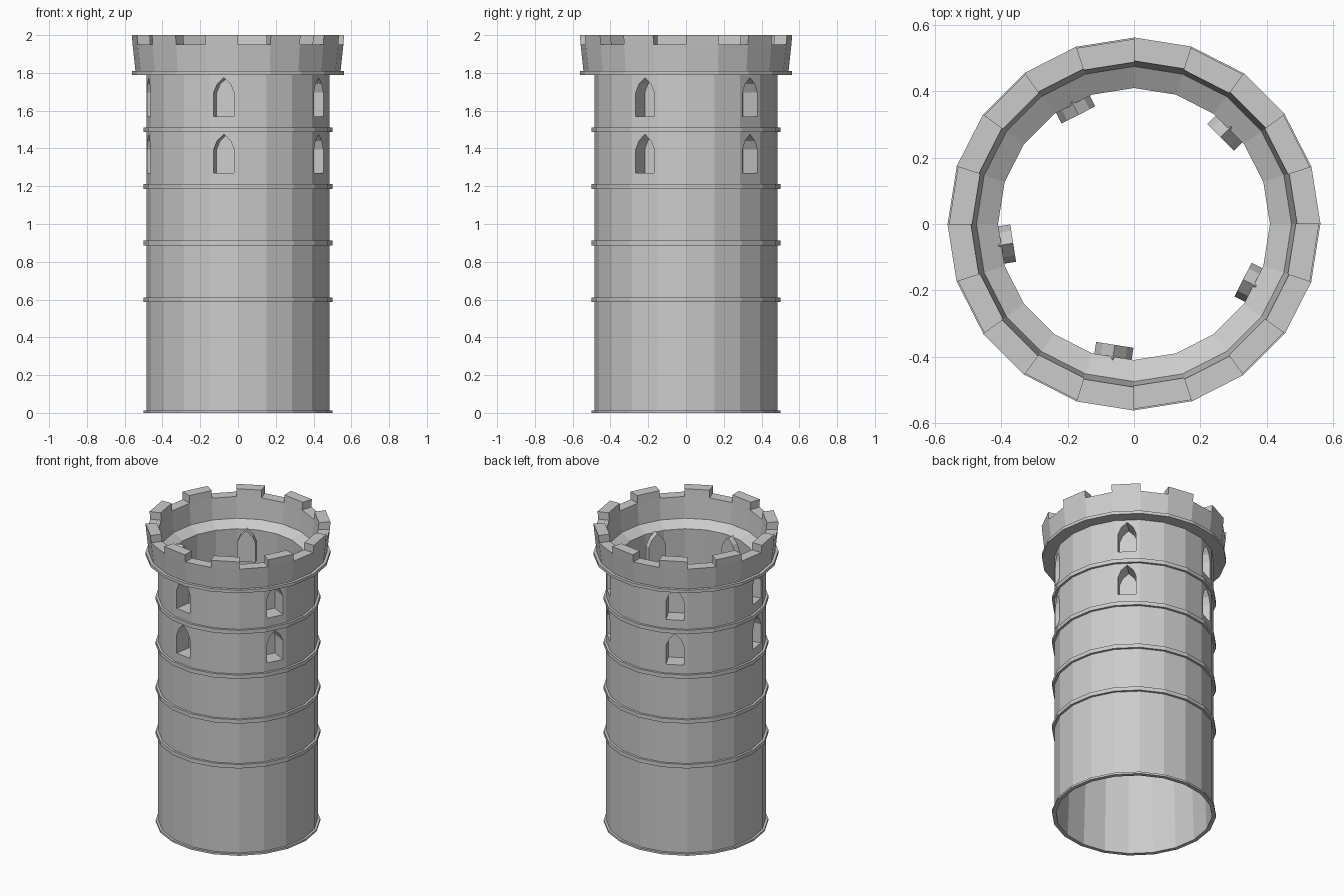
import bpy, bmesh
from math import sin, cos, radians

if "Cube" in bpy.data.objects:
    bpy.data.objects.remove(bpy.data.objects["Cube"])

SIDES = 20
STEP = 360 / SIDES


def finish(name, bm):
    bmesh.ops.recalc_face_normals(bm, faces=bm.faces)
    me = bpy.data.meshes.new(name)
    bm.to_mesh(me)
    bm.free()
    ob = bpy.data.objects.new(name, me)
    bpy.context.collection.objects.link(ob)
    return ob


def lathe(name, profile):
    """Revolve a closed (radius, z) profile into a faceted ring."""
    bm = bmesh.new()
    rows = [[bm.verts.new((r * cos(radians(i * STEP)), r * sin(radians(i * STEP)), z))
             for r, z in profile] for i in range(SIDES)]
    n = len(profile)
    for i in range(SIDES):
        a, b = rows[i], rows[(i + 1) % SIDES]
        for k in range(n):
            bm.faces.new((a[k], b[k], b[(k + 1) % n], a[(k + 1) % n]))
    return finish(name, bm)


def arch_prisms(name, half, grow, r_in, r_out):
    """Pointed-arch prisms for two rows of five windows."""
    outline = [(-half, 0 - grow), (half, 0 - grow), (half, 0.125), (half * 0.66, 0.17),
               (0, 0.205 + grow), (-half * 0.66, 0.17), (-half, 0.125)]
    bm = bmesh.new()
    for base in (1.27, 1.57):
        for w in range(5):
            a = radians(45 + 72 * w)
            ends = [[bm.verts.new((r * cos(a) - t * sin(a), r * sin(a) + t * cos(a), base + h))
                     for t, h in outline] for r in (r_in, r_out)]
            bm.faces.new(ends[0])
            bm.faces.new(ends[1])
            n = len(outline)
            for k in range(n):
                j = (k + 1) % n
                bm.faces.new((ends[0][k], ends[0][j], ends[1][j], ends[1][k]))
    return finish(name, bm)


def boolean(target, other, op):
    m = target.modifiers.new(op, 'BOOLEAN')
    m.operation, m.solver, m.object = op, 'EXACT', other
    bpy.context.view_layer.objects.active = target
    bpy.ops.object.modifier_apply(modifier=m.name)
    bpy.data.objects.remove(other)


# Hollow wall, thicker towards the top, with a sloped inner ledge
wall = lathe("tower_wall", [(0.485, 0), (0.485, 1.81), (0.475, 1.81), (0.41, 1.77), (0.475, 0)])

# Window niches: backs protrude inside, openings cut from outside
boolean(wall, arch_prisms("niche_blocks", 0.057, 0.002, 0.369, 0.45), 'UNION')
boolean(wall, arch_prisms("niche_cutters", 0.055, 0.0, 0.373, 0.60), 'DIFFERENCE')

# Horizontal bands
lathe("base_band", [(0.48, 0), (0.5, 0), (0.5, 0.013), (0.48, 0.013)])
for i, z in enumerate((0.6, 0.9, 1.2, 1.5)):
    lathe(f"wall_band_{i + 1}", [(0.48, z - 0.014), (0.5, z - 0.014),
                                 (0.5, z + 0.012), (0.48, z + 0.012)])

# Flared crown with lower lip; every second top segment rises as a merlon
crown = lathe("crown", [(0.48, 1.79), (0.562, 1.79), (0.562, 1.81), (0.543, 1.81),
                        (0.558, 1.95), (0.488, 1.95), (0.475, 1.81)])
bm = bmesh.new()
bm.from_mesh(crown.data)
bm.faces.ensure_lookup_table()
tops = [f for f in bm.faces if all(abs(v.co.z - 1.95) < 1e-4 for v in f.verts)]
for f in tops[::2]:
    new = bmesh.ops.extrude_discrete_faces(bm, faces=[f])["faces"][0]
    for v in new.verts:
        s = 1.008
        v.co.x *= s
        v.co.y *= s
        v.co.z = 2.0
bmesh.ops.recalc_face_normals(bm, faces=bm.faces)
bm.to_mesh(crown.data)
bm.free()
